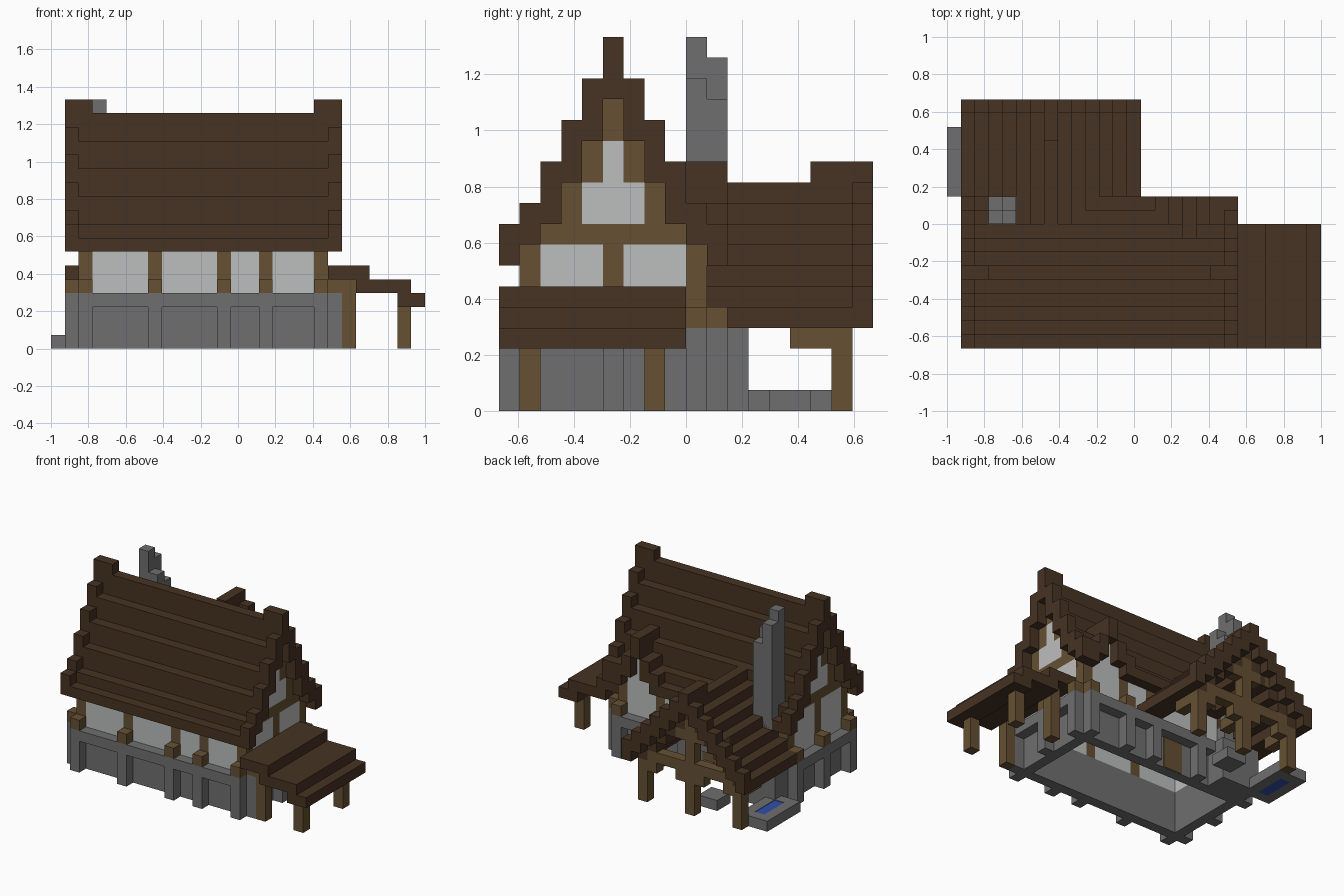
import bpy, bmesh
from mathutils import Matrix, Vector

cube = bpy.data.objects.get("Cube")
if cube:
    bpy.data.objects.remove(cube)

U = 2 / 27                      # size of one block
ORIGIN = Vector((-1, -9 * U, 0))


def material(name, rgb):
    lin = [((c / 255 + 0.055) / 1.055) ** 2.4 for c in rgb] + [1]
    m = bpy.data.materials.new(name)
    m.use_nodes = True
    m.diffuse_color = lin
    m.node_tree.nodes["Principled BSDF"].inputs["Base Color"].default_value = lin
    return m


ROOF = material("dark wood", (71, 51, 35))
BEAM = material("light wood", (102, 80, 51))
STONE = material("grey stone", (111, 111, 111))
PANE = material("pale plaster", (188, 190, 189))
WATER = material("blue water", (48, 78, 172))


def part(name, mat, boxes):
    """One object made of boxes (x0, x1, y0, y1, z0, z1) in block units."""
    bm = bmesh.new()
    for x0, x1, y0, y1, z0, z1 in boxes:
        lo, hi = Vector((x0, y0, z0)), Vector((x1, y1, z1))
        size = (hi - lo) * U
        mid = (lo + hi) * U / 2 + ORIGIN
        bmesh.ops.create_cube(bm, size=1, matrix=Matrix.Translation(mid) @ Matrix.Diagonal((*size, 1)))
    me = bpy.data.meshes.new(name)
    bm.to_mesh(me)
    bm.free()
    me.materials.append(mat)
    ob = bpy.data.objects.new(name, me)
    bpy.context.collection.objects.link(ob)


POSTS = (2, 7, 12, 15, 19)      # timber positions along the long walls
SIDES = (1, 5, 9)               # timber positions along the gable walls

# Stone base: wall ring, projecting top band and buttresses
part("stone_wall", STONE, [(2, 20, 1, 2, 0, 4), (2, 20, 9, 10, 0, 4),
                           (2, 3, 2, 9, 0, 4), (19, 20, 2, 9, 0, 4)])
part("stone_band", STONE, [(2, 20, 0, 1, 3, 4), (2, 20, 10, 11, 3, 4),
                           (1, 2, 1, 10, 3, 4), (20, 21, 1, 10, 3, 4)])
part("buttresses", STONE,
     [(x, x + 1, y, y + 1, 0, 3) for x in POSTS for y in (0, 10)]
     + [(x, x + 1, y, y + 1, 0, 3) for x in (1, 20) for y in SIDES])
part("post_feet", BEAM,
     [(x, x + 1, y, y + 1, 4, 5) for x in POSTS for y in (0, 10)]
     + [(x, x + 1, y, y + 1, 4, 5) for x in (1, 20) for y in SIDES])
part("back_door", BEAM, [(9, 11, 8.95, 10.05, 0.05, 3)])

# Upper storey: timber posts with pale panels between
part("wall_posts", BEAM, [(x, x + 1, y, y + 1, 4, 8) for x in POSTS for y in (1, 9)])
part("wall_panels", PANE, [(a + 1, b, y, y + 1, 4, 8)
                           for a, b in zip(POSTS, POSTS[1:]) for y in (1, 9)])
for side, x in (("left", 19), ("right", 2)):
    part(side + "_gable_frame", BEAM,
         [(x, x + 1, *r) for r in ((5, 6, 4, 8), (2, 9, 8, 9), (3, 4, 9, 11), (7, 8, 9, 11),
                                   (4, 5, 11, 13), (6, 7, 11, 13), (5, 6, 13, 15))])
    part(side + "_gable_panels", PANE,
         [(x, x + 1, *r) for r in ((2, 5, 4, 8), (6, 9, 4, 8), (4, 7, 9, 11), (5, 6, 11, 13))])

# Main roof: steep steps, raised rakes at both ends, gap for the dormer
STEPS = ((15, 18), (13, 16), (11, 14), (9, 12), (8, 10), (7, 9))
field, rakes = [], []
for d, (lo, hi) in enumerate(STEPS):
    for y in {5 - d, 5 + d}:
        field.append((2, 15 if y > 8 else 20, y, y + 1, lo, hi - 1))
        rakes += [(x, x + 1, y, y + 1, lo, hi) for x in (1, 20)]
rakes += [(2, 3, 5, 6, 17, 18), (19, 20, 5, 6, 17, 18)]
part("main_roof", ROOF, field)
part("main_roof_rakes", ROOF, rakes)

# Rear dormer
part("dormer_roof", ROOF, [(17, 18, 8, 11, 10, 12)]
     + [(x, x + 1, 9, 11, 8, 10) for x in (16, 18)]
     + [(x, x + 1, 9, 11, 7, 9) for x in (15, 19)])
part("dormer_panel", PANE, [(17, 18, 9, 10, 8, 10)])

# Rear wing roof: one block per step, raised rake at the open end
wing, wing_rake = [], []
for d in range(7):
    for x in {7 - d, 7 + d}:
        top = 12 - d
        wing.append((x, x + 1, 9 if d < 4 else 10, 17, max(4, top - 3), top - 1))
        wing_rake.append((x, x + 1, 17, 18, top - 2, top))
wing_rake.append((7, 8, 15, 17, 11, 12))
part("wing_roof", ROOF, wing)
part("wing_rake", ROOF, wing_rake)

# Timber frame under the wing
part("wing_posts", BEAM, [(x, x + 1, 16, 17, 0, 4) for x in (2, 12)] + [(7, 8, 16, 17, 0, 9)])
part("wing_beams", BEAM, [(2, 13, 16, 17, 4, 5), (4, 11, 16, 17, 7, 8)])
part("wing_braces", BEAM,
     [(x, x + 1, 14, 16, 3, 4) for x in (2, 7, 12)]
     + [(x, x + 1, 16, 17, 3, 4) for x in (3, 6, 8, 11)])

# Side porch: three descending roof boards on four posts
part("porch_roof", ROOF, [(20, 23, 0, 9, 5, 6), (22, 26, 0, 9, 4, 5), (25, 27, 0, 9, 3, 4)])
part("porch_posts", BEAM, [(x, x + 1, y, y + 1, 0, z) for x, z in ((21, 5), (25, 3)) for y in (1, 7)])

# Chimney with uneven top, and its hearth
part("chimney", STONE, [(3, 4, 9, 10, 4, 18), (3, 4, 10, 11, 4, 17),
                        (4, 5, 9, 10, 4, 16), (4, 5, 10, 11, 4, 15)])
part("hearth", STONE, [(2, 6, 10, 12, 0, 4)])

# Water trough and garden step
part("trough_rim", STONE, [(0, 1, 11, 16, 0, 1), (2, 3, 11, 16, 0, 1),
                           (1, 2, 11, 12, 0, 1), (1, 2, 15, 16, 0, 1)])
part("trough_water", WATER, [(1, 2, 12, 15, 0, 0.95)])
part("garden_step", STONE, [(6, 8, 13, 15, 0, 1)])
